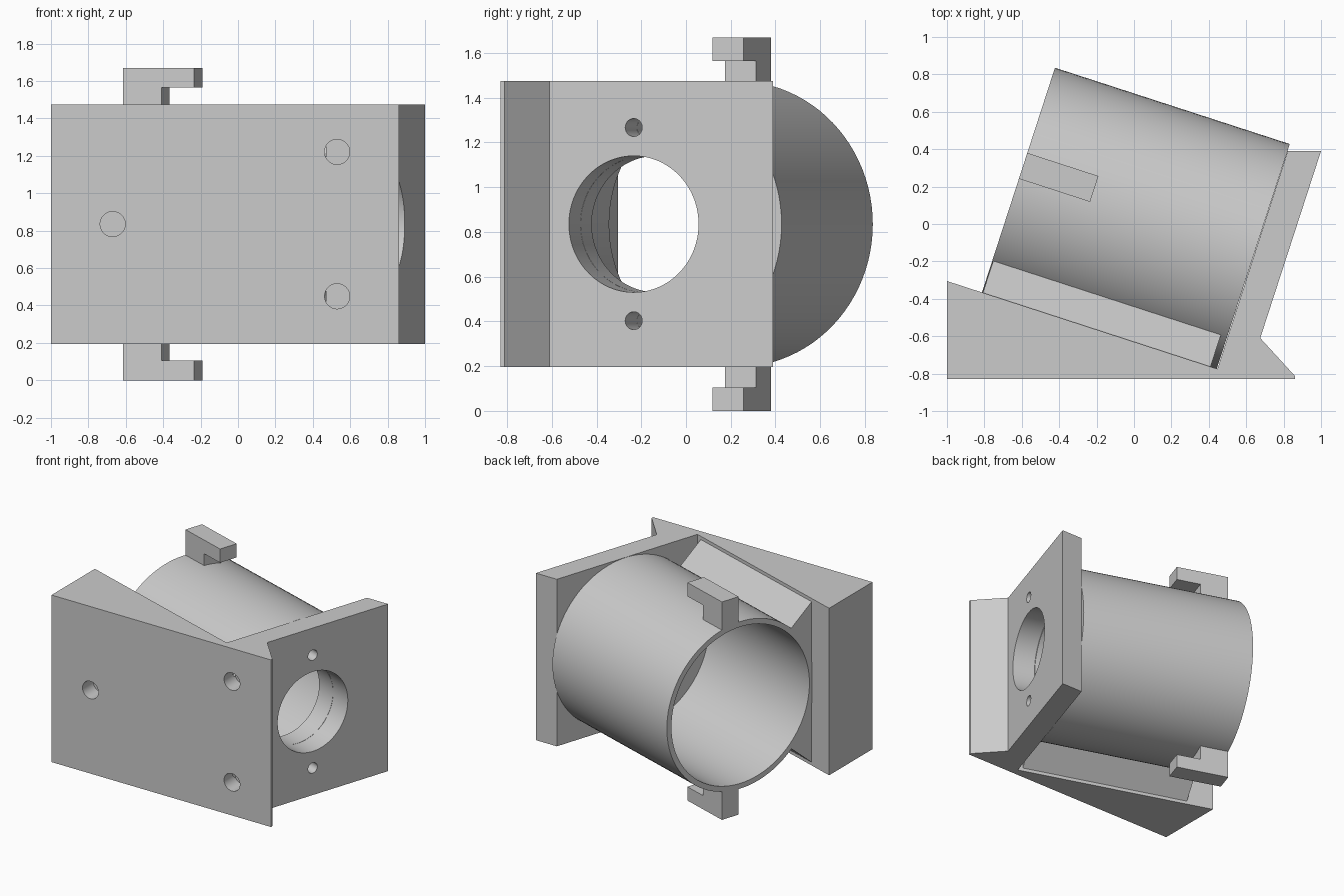
import bpy, bmesh, math
from mathutils import Matrix, Vector

if "Cube" in bpy.data.objects:
    bpy.data.objects.remove(bpy.data.objects["Cube"], do_unlink=True)

grey = bpy.data.materials.new("plain grey")
grey.use_nodes = True
COLOUR = (0.6, 0.6, 0.6, 1)
grey.diffuse_color = COLOUR
grey.node_tree.nodes["Principled BSDF"].inputs["Base Color"].default_value = COLOUR

MID = 0.84                      # height of the tube axis
AXIS_V = 0.024                  # sideways offset of the tube axis
TILT = Matrix.Rotation(math.radians(-18), 4, 'Z')   # tube frame: u along, v across


def finish(bm, name, matrix=Matrix(), smooth=False):
    bmesh.ops.remove_doubles(bm, verts=bm.verts, dist=1e-5)
    bmesh.ops.recalc_face_normals(bm, faces=bm.faces)
    mesh = bpy.data.meshes.new(name)
    bm.to_mesh(mesh)
    bm.free()
    mesh.transform(matrix)
    mesh.materials.append(grey)
    obj = bpy.data.objects.new(name, mesh)
    bpy.context.collection.objects.link(obj)
    if smooth:
        shade(obj)
    return obj


def select(obj):
    bpy.ops.object.select_all(action='DESELECT')
    obj.select_set(True)
    bpy.context.view_layer.objects.active = obj


def shade(obj):
    select(obj)
    bpy.ops.object.shade_smooth_by_angle(angle=math.radians(30))


def prism(name, points, extrude, matrix=Matrix()):
    bm = bmesh.new()
    face = bm.faces.new([bm.verts.new(p) for p in points])
    new = bmesh.ops.extrude_face_region(bm, geom=[face])["geom"]
    bmesh.ops.translate(bm, vec=Vector(extrude),
                        verts=[g for g in new if isinstance(g, bmesh.types.BMVert)])
    return finish(bm, name, matrix)


def drill(targets, radius, start, end, matrix=Matrix(), segments=48):
    """Cut a round hole from start to end through each target."""
    start, end = Vector(start), Vector(end)
    way = end - start
    bm = bmesh.new()
    bmesh.ops.create_cone(bm, cap_ends=True, segments=segments, radius1=radius,
                          radius2=radius, depth=way.length)
    turn = way.to_track_quat('Z', 'Y').to_matrix().to_4x4()
    cutter = finish(bm, "hole_cutter",
                    matrix @ Matrix.Translation((start + end) / 2) @ turn)
    cutter.hide_render = True
    for obj in targets:
        mod = obj.modifiers.new("hole", 'BOOLEAN')
        mod.object = cutter
        mod.operation = 'DIFFERENCE'
        mod.solver = 'EXACT'
        select(obj)
        bpy.ops.object.modifier_apply(modifier=mod.name)
    bpy.data.objects.remove(cutter, do_unlink=True)


# Wedge-shaped mounting block with the slanted end plate
outline = [(-1, -0.83), (0.86, -0.83), (0.86, -0.812), (0.675, -0.61),
           (1, 0.39), (0.822, 0.39), (0.446, -0.775), (-1, -0.305)]
bracket = prism("mounting_bracket", [(x, y, 0.2) for x, y in outline], (0, 0, 1.28))

# Tube with a thick floor against the end plate
profile = [(-0.66, 0.6), (0.5, 0.6), (0.5, 0.305), (0.66, 0.305),
           (0.66, 0.64), (-0.66, 0.64)]
bm = bmesh.new()
ring = [bm.verts.new((u, 0, r)) for u, r in profile]
edges = [bm.edges.new((a, b)) for a, b in zip(ring, ring[1:] + ring[:1])]
bmesh.ops.spin(bm, geom=ring + edges, cent=(0, 0, 0), axis=(1, 0, 0),
               angle=math.tau, steps=96)
tube = finish(bm, "tube", TILT @ Matrix.Translation((0, AXIS_V, MID)))

# Large opening in the plate, and two small holes through plate and floor
drill([bracket], 0.305, (0.6, AXIS_V, MID), (0.95, AXIS_V, MID), TILT, 96)
for side in (-1, 1):
    z = MID + side * 0.432
    drill([bracket, tube], 0.04, (0.4, AXIS_V, z), (0.95, AXIS_V, z), TILT)

# Blind screw holes in the front
for x, z in ((-0.67, MID), (0.53, MID + 0.386), (0.53, MID - 0.386)):
    drill([bracket], 0.067, (x, -0.95, z), (x, -0.70, z))

shade(bracket)
shade(tube)

# Saddle joining the tube to the block
arc = [math.radians(134 + 92 * i / 16) for i in range(17)]
section = [(-0.605, MID + 0.62), (-0.42, MID + 0.46)]
section += [(AXIS_V + 0.625 * math.cos(a), MID + 0.625 * math.sin(a)) for a in arc]
section += [(-0.42, MID - 0.46), (-0.605, MID - 0.62)]
prism("saddle", [(-0.655, v, z) for v, z in section], (1.28, 0, 0), TILT)

# Hooks above and below the open end of the tube
hook = [(-0.66, 0.61), (-0.444, 0.61), (-0.444, 0.73), (-0.26, 0.73),
        (-0.26, 0.835), (-0.66, 0.835)]
for name, side in (("upper_hook", 1), ("lower_hook", -1)):
    prism(name, [(u, 0.04, MID + side * h) for u, h in hook], (0, 0.145, 0), TILT)

# Rest the model on the ground
for obj in bpy.context.collection.objects:
    if obj.type == 'MESH' and obj.data.materials and obj.data.materials[0] == grey:
        obj.data.transform(Matrix.Translation((0, 0, -0.005)))
